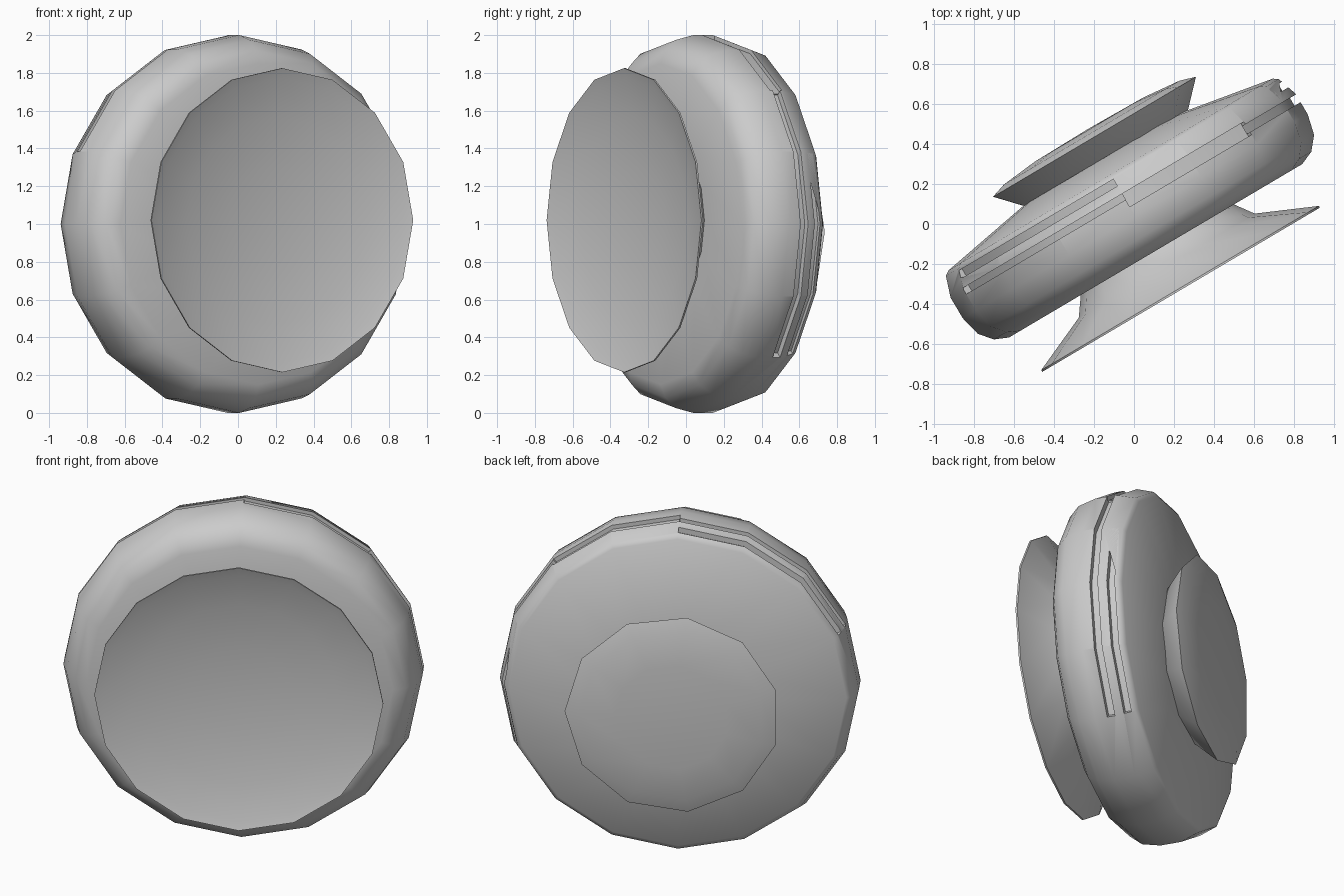
import bpy, bmesh
from math import sin, cos, radians, pi
from mathutils import Matrix

if "Cube" in bpy.data.objects:
    bpy.data.objects.remove(bpy.data.objects["Cube"])

A = radians(30.6)
# Local frame: u along the disc, v up, w toward the front face
FRAME = Matrix(((cos(A), 0, sin(A), 0), (sin(A), 0, -cos(A), 0), (0, 1, 0, 1), (0, 0, 0, 1)))


def finish(name, bm):
    bmesh.ops.recalc_face_normals(bm, faces=bm.faces)
    bm.transform(FRAME)
    me = bpy.data.meshes.new(name)
    bm.to_mesh(me)
    bm.free()
    ob = bpy.data.objects.new(name, me)
    bpy.context.collection.objects.link(ob)
    return ob


def smooth(ob, angle=38):
    bpy.ops.object.select_all(action='DESELECT')
    ob.select_set(True)
    bpy.context.view_layer.objects.active = ob
    bpy.ops.object.shade_smooth_by_angle(angle=radians(angle))


def lathe(name, profile, sides, u=0.0, v=0.0, phase=0.0):
    """Turn (radius, w) points about the w axis; radius 0 closes the end."""
    bm = bmesh.new()
    rings = []
    for r, w in profile:
        if r == 0:
            rings.append([bm.verts.new((u, v, w))] * sides)
        else:
            rings.append([bm.verts.new((u + r * sin(phase + 2 * pi * i / sides),
                                        v + r * cos(phase + 2 * pi * i / sides), w))
                          for i in range(sides)])
    for a, b in zip(rings, rings[1:]):
        for i in range(sides):
            j = (i + 1) % sides
            bm.faces.new(list(dict.fromkeys((a[i], a[j], b[j], b[i]))))
    return finish(name, bm)


def arc_cutter(name, first, last, w0, w1, inner, u):
    """Ring sector spanning steps of 1/16 turn from the top."""
    bm = bmesh.new()
    loops = []
    for k in range(first, last + 1):
        t = 2 * pi * k / 16
        loops.append([bm.verts.new((u + r * sin(t), r * cos(t), w))
                      for r, w in ((inner, w0), (1.1, w0), (1.1, w1), (inner, w1))])
    for a, b in zip(loops, loops[1:]):
        for i in range(4):
            j = (i + 1) % 4
            bm.faces.new((a[i], a[j], b[j], b[i]))
    bm.faces.new(loops[0])
    bm.faces.new(loops[-1])
    return finish(name, bm)


# Thick main disc: rounded rim, flat front, shallow cone at the back
CU = 0.025
body = lathe("main_disc", [(0, .17), (.5, .17), (.85, .17), (.92, .14), (.975, .075),
                           (1, -.03), (1, -.15), (.965, -.255), (.94, -.272),
                           (.45, -.36), (0, -.37)], 16, u=CU)

# Stepped grooves around the rim
for n, (a, b, w0, w1, depth) in enumerate([(-3, 0, -.245, -.205, .95),
                                           (-3, 0, -.16, -.125, .965),
                                           (0, 2, -.16, -.085, .975),
                                           (2, 6, -.145, -.10, .965),
                                           (3, 6, -.235, -.195, .95)]):
    cut = arc_cutter("groove_cutter_%d" % n, a, b, w0, w1, depth, CU)
    cut.hide_render = True
    mod = body.modifiers.new("groove", 'BOOLEAN')
    mod.operation = 'DIFFERENCE'
    mod.solver = 'EXACT'
    mod.object = cut
    bpy.context.view_layer.objects.active = body
    bpy.ops.object.modifier_apply(modifier=mod.name)
    bpy.data.objects.remove(cut)
smooth(body)

# Front dish: flared cone with a thin rim and a hollow face
dish = lathe("front_dish", [(0, .15), (.43, .15), (.51, .262), (.805, .392), (.805, .402),
                            (.755, .385), (.55, .34), (.28, .31), (0, .30)], 16, u=.035, v=.02)
smooth(dish)

# Back knob: flared neck with a low domed cap
knob = lathe("back_knob", [(0, -.33), (.46, -.33), (.60, -.475), (.52, -.50), (.32, -.52),
                           (0, -.525)], 11, u=.04, v=-.04, phase=radians(-8))
smooth(knob, 60)
